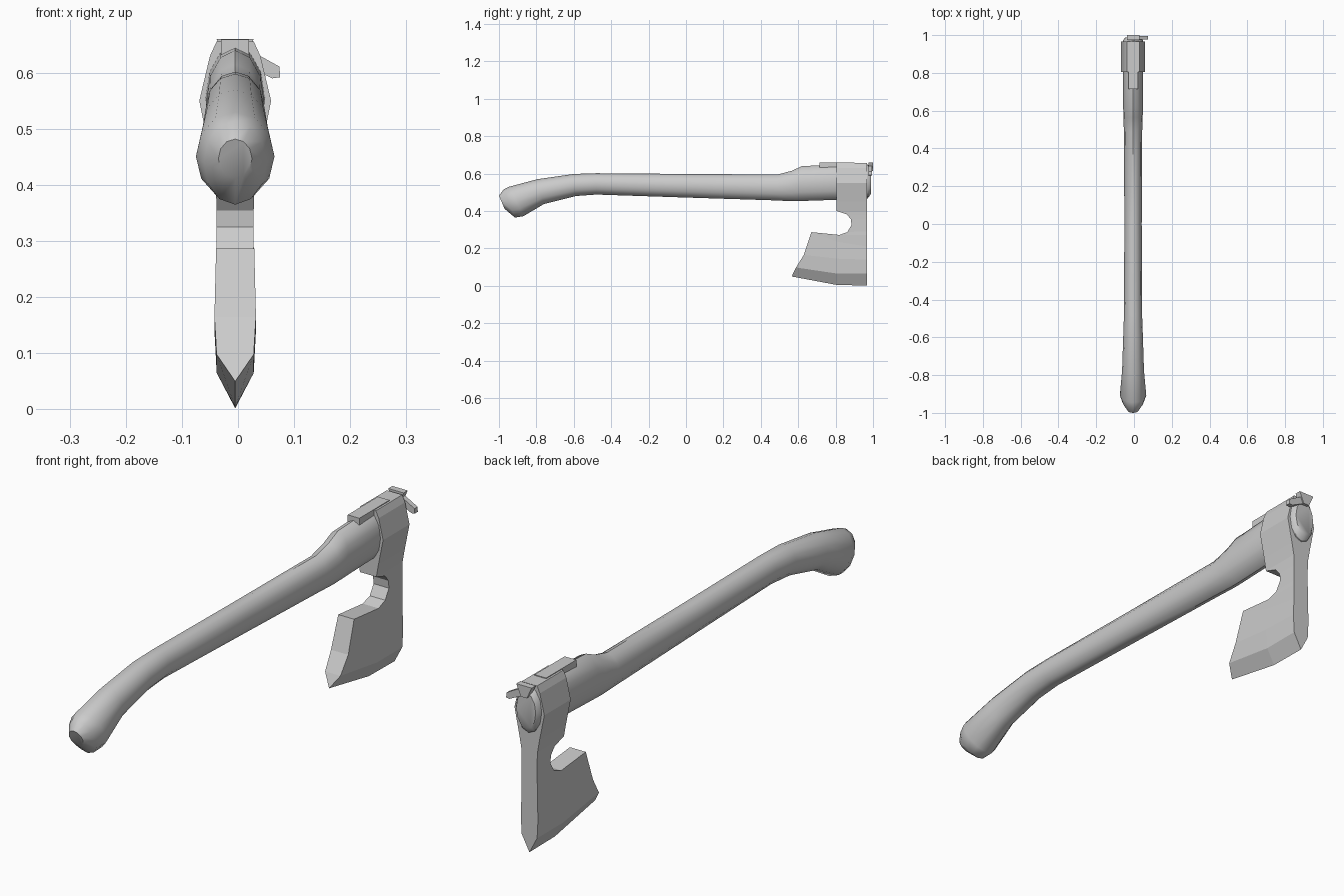
import bpy, math

CX = -0.005  # the axe centre plane


def make(name, verts, faces, smooth=None):
    me = bpy.data.meshes.new(name)
    me.from_pydata([(x + CX, y, z) for x, y, z in verts], [], faces)
    ob = bpy.data.objects.new(name, me)
    bpy.context.collection.objects.link(ob)
    bpy.context.view_layer.objects.active = ob
    ob.select_set(True)
    bpy.ops.object.mode_set(mode='EDIT')
    bpy.ops.mesh.select_all(action='SELECT')
    bpy.ops.mesh.normals_make_consistent(inside=False)
    bpy.ops.object.mode_set(mode='OBJECT')
    if smooth:
        bpy.ops.object.shade_smooth_by_angle(angle=math.radians(smooth))
    ob.select_set(False)
    return ob


def prism(name, outline, y0, y1):
    """Extrude an x-z outline along y."""
    n = len(outline)
    verts = [(x, y, z) for y in (y0, y1) for x, z in outline]
    faces = [tuple(range(n)), tuple(range(n, 2 * n))]
    faces += [(i, (i + 1) % n, n + (i + 1) % n, n + i) for i in range(n)]
    return make(name, verts, faces)


# Handle: oval rings given by top (y, z), bottom (y, z) and half width
rings = [
    (-1.0, 0.482, -0.97, 0.412, 0.030),
    (-0.975, 0.515, -0.915, 0.365, 0.056),
    (-0.945, 0.530, -0.87, 0.372, 0.070),
    (-0.795, 0.570, -0.76, 0.437, 0.058),
    (-0.60, 0.598, -0.59, 0.480, 0.052),
    (-0.48, 0.602, -0.48, 0.488, 0.048),
    (0.0, 0.598, 0.0, 0.472, 0.046),
    (0.49, 0.595, 0.47, 0.457, 0.048),
    (0.565, 0.615, 0.555, 0.453, 0.051),
    (0.62, 0.640, 0.60, 0.453, 0.052),
    (0.81, 0.648, 0.81, 0.460, 0.053),
    (0.972, 0.648, 0.972, 0.468, 0.053),
    (0.988, 0.630, 0.988, 0.490, 0.042),
]
N = 12
verts, faces = [], []
for yt, zt, yb, zb, w in rings:
    for k in range(N):
        a = 2 * math.pi * k / N
        s = (1 + math.cos(a)) / 2
        verts.append((w * math.sin(a), yb + (yt - yb) * s, zb + (zt - zb) * s))
for r in range(len(rings) - 1):
    for k in range(N):
        j = (k + 1) % N
        faces.append((r * N + k, r * N + j, (r + 1) * N + j, (r + 1) * N + k))
faces += [tuple(range(N)), tuple(range((len(rings) - 1) * N, len(rings) * N))]
make("handle", verts, faces, 40)

# Axe head: rows from top to bevel (front y, front z, middle z, back z, half thickness)
BACK = 0.967
rows = [
    (0.805, 0.656, 0.656, 0.656, 0.033),
    (0.805, 0.630, 0.630, 0.630, 0.045),
    (0.805, 0.550, 0.550, 0.550, 0.064),
    (0.805, 0.450, 0.450, 0.450, 0.044),
    (0.805, 0.400, 0.400, 0.400, 0.035),
    (0.860, 0.382, 0.382, 0.382, 0.034),
    (0.882, 0.355, 0.355, 0.355, 0.033),
    (0.885, 0.325, 0.325, 0.325, 0.033),
    (0.862, 0.287, 0.290, 0.290, 0.033),
    (0.820, 0.272, 0.272, 0.272, 0.034),
    (0.670, 0.287, 0.235, 0.210, 0.034),
    (0.630, 0.165, 0.145, 0.140, 0.037),
    (0.588, 0.098, 0.065, 0.065, 0.033),
    (0.565, 0.050, 0.004, 0.002, 0.0),
]
verts, faces = [], []
for yf, zf, zm, zb, w in rows:
    ym = 0.81 if yf < 0.7 else (yf + BACK) / 2
    line = [(yf, zf), (ym, zm), (BACK, zb)]
    for sx in (-1, 1) if w else (1,):
        verts += [(sx * w, y, z) for y, z in line]
last = len(rows) - 1
for r in range(last):
    a = r * 6
    for side in (0, 3):
        s = a + side
        n = a + 6 + (side if r + 1 < last else 0)
        for k in (0, 1):
            faces.append((s + k, s + k + 1, n + k + 1, n + k))
    for k in (0, 2):  # front and back walls
        if r + 1 < last:
            faces.append((a + k, a + 3 + k, a + 9 + k, a + 6 + k))
        else:
            faces.append((a + k, a + 3 + k, a + 6 + k))
for k in (0, 1):
    faces.append((k, k + 1, k + 4, k + 3))
make("axe_head", verts, faces)

# Flat strip lying along the top of the handle and under the collar
prism("top_strip", [(-0.025, 0.61), (0.025, 0.61), (0.025, 0.659), (-0.025, 0.659)], 0.715, 0.90)

# Knot and tail hanging off the end of the handle
prism("knot_flare", [(-0.012, 0.615), (0.014, 0.615), (0.033, 0.66), (-0.033, 0.66)], 0.975, 1.0)
prism("knot_tail", [(0.0, 0.645), (0.03, 0.638), (0.079, 0.611), (0.08, 0.592), (0.066, 0.59), (0.0, 0.622)],
      0.976, 0.995)
